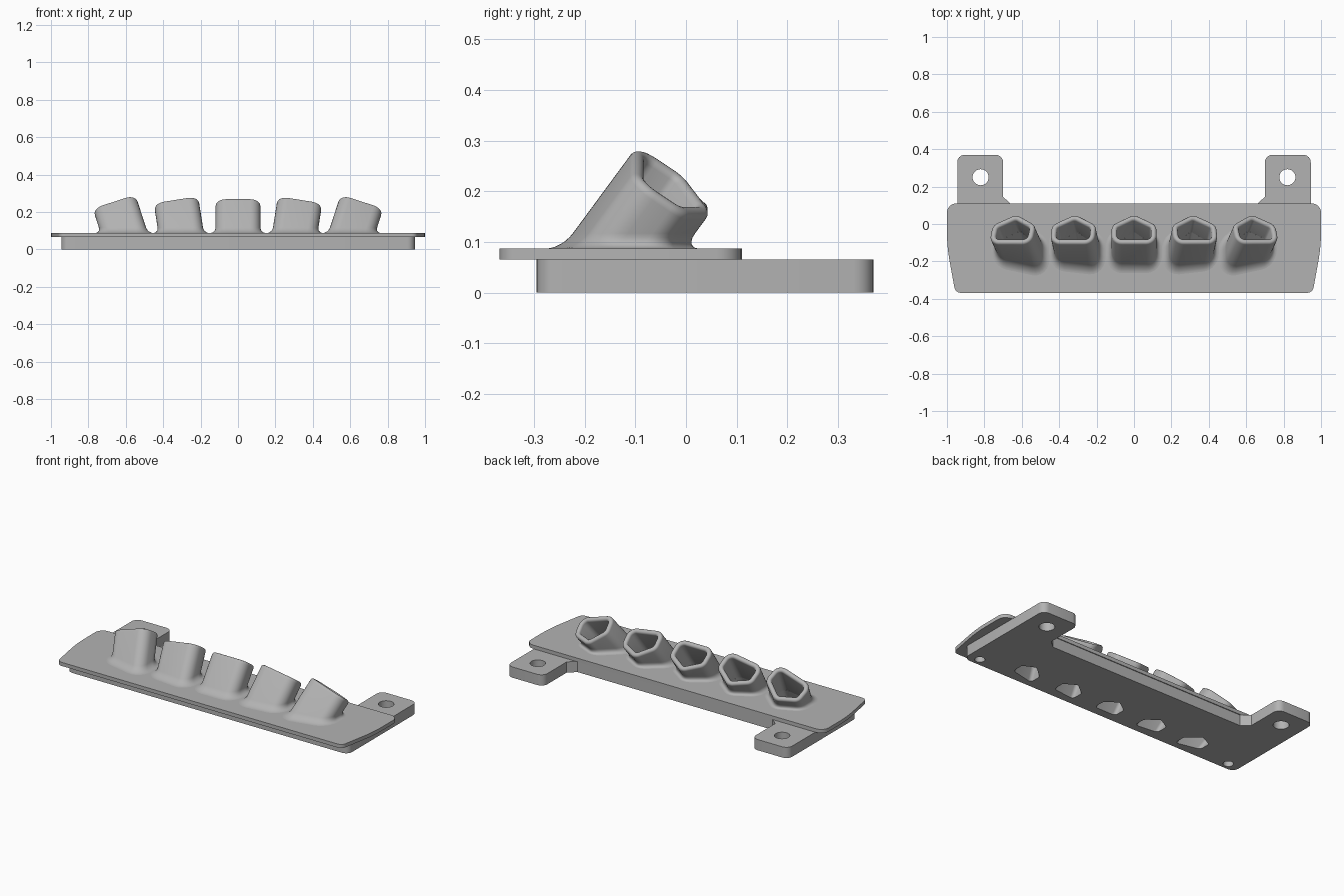
import bpy
import bmesh
from math import sin, cos, tan, pi, radians
from mathutils import Vector, Matrix

cube = bpy.data.objects.get("Cube")
if cube:
    bpy.data.objects.remove(cube)

grey = bpy.data.materials.new("light_grey")
grey.use_nodes = True
grey.diffuse_color = (0.45, 0.45, 0.45, 1)
grey.node_tree.nodes["Principled BSDF"].inputs["Base Color"].default_value = grey.diffuse_color

BASE_TOP, PLATE_TOP = 0.065, 0.087


def rounded(corners, seg=6):
    """Outline from counter-clockwise (x, y, radius) corners."""
    pts = []
    for i, (x, y, r) in enumerate(corners):
        p = Vector((x, y))
        a = (Vector(corners[i - 1][:2]) - p).normalized()
        b = (Vector(corners[(i + 1) % len(corners)][:2]) - p).normalized()
        half = a.angle(b) / 2
        if r == 0:
            pts.append(p)
            continue
        centre = p + (a + b).normalized() * r / sin(half)
        start = p + a * r / tan(half) - centre
        turn = pi - 2 * half
        if a.x * b.y - a.y * b.x > 0:
            turn = -turn
        for k in range(seg + 1):
            pts.append(centre + Matrix.Rotation(turn * k / seg, 2) @ start)
    return pts


def mirrored(half):
    """Complete an outline of right-hand corners across x = 0."""
    return half + [(-x, y, r) for x, y, r in reversed(half)]


def loft(bm, rings, caps=True):
    loops = [[bm.verts.new(p) for p in ring] for ring in rings]
    for lo, hi in zip(loops, loops[1:]):
        for i in range(len(lo)):
            bm.faces.new((lo[i - 1], lo[i], hi[i], hi[i - 1]))
    if caps:
        bm.faces.new(list(reversed(loops[0])))
        bm.faces.new(loops[-1])


def prism(bm, outline, z0, z1):
    loft(bm, [[(p[0], p[1], z) for p in outline] for z in (z0, z1)])


def make(name, bm):
    bmesh.ops.recalc_face_normals(bm, faces=bm.faces)
    mesh = bpy.data.meshes.new(name)
    bm.to_mesh(mesh)
    bm.free()
    ob = bpy.data.objects.new(name, mesh)
    bpy.context.collection.objects.link(ob)
    mesh.materials.append(grey)
    return ob


def activate(ob):
    bpy.ops.object.select_all(action='DESELECT')
    ob.select_set(True)
    bpy.context.view_layer.objects.active = ob


def cut(ob, cutter):
    mod = ob.modifiers.new("holes", 'BOOLEAN')
    mod.operation, mod.solver, mod.object = 'DIFFERENCE', 'EXACT', cutter
    activate(ob)
    bpy.ops.object.modifier_apply(modifier=mod.name)
    bpy.data.objects.remove(cutter)


# Five-sided bore section and its outward normals
section = rounded([(-0.09, -0.055, 0.025), (0.09, -0.055, 0.025), (0.09, 0.02, 0.02),
                   (0, 0.072, 0.02), (-0.09, 0.02, 0.02)])
normals = []
for i, p in enumerate(section):
    d = section[(i + 1) % len(section)] - section[i - 1]
    normals.append(Vector((d.y, -d.x)).normalized())

LENGTH, WALL, FILLET = 0.275, 0.03, 0.03


class Tunnel:
    """A slanted bore leaning back and splayed outward from the middle."""

    def __init__(self, step):
        self.rot = Matrix.Rotation(radians(9 * step), 3, 'Y') @ Matrix.Rotation(radians(-35), 3, 'X')
        self.foot = Vector((0.29 * step, -0.19, 0))
        self.axis = self.rot @ Vector((0, 0, 1))

    def ring(self, offset, height):
        return [self.foot + self.rot @ (p + n * offset).to_3d() + self.axis * height
                for p, n in zip(section, normals)]

    def level(self, offset, z, flare=0, scale=1):
        """Ring slid along the axis to a level height, then flared sideways."""
        out = []
        centre = self.foot + self.axis * (z / self.axis.z)
        for p, n in zip(self.ring(offset, 0), normals):
            p = p + self.axis * ((z - p.z) / self.axis.z)
            side = self.rot @ n.to_3d()
            side.z = 0
            out.append(centre + (p - centre) * scale + side.normalized() * flare)
        return out


tunnels = [Tunnel(s) for s in (-2, -1, 0, 1, 2)]


def bore_cutters(bm):
    for t in tunnels:
        loft(bm, [t.level(0, -0.005, scale=0.78), t.level(0, PLATE_TOP + 0.001)])


def circle(x, y, r):
    return [(x + r * cos(a * pi / 16), y + r * sin(a * pi / 16)) for a in range(32)]


# Lower base with two mounting tabs
bm = bmesh.new()
prism(bm, rounded(mirrored([(0.945, -0.295, 0.04), (0.945, 0.37, 0.04), (0.7, 0.37, 0.04),
                            (0.7, 0.145, 0), (0.655, 0.105, 0)])), 0, BASE_TOP)
base = make("base_with_tabs", bm)
bm = bmesh.new()
bore_cutters(bm)
for side in (-1, 1):
    prism(bm, circle(0.82 * side, 0.25, 0.043), -0.01, 0.1)
    prism(bm, circle(0.87 * side, -0.25, 0.028), -0.01, 0.1)
cut(base, make("base_cutter", bm))

# Overhanging top plate
bm = bmesh.new()
prism(bm, rounded(mirrored([(0.955, -0.368, 0.035), (1, -0.12, 0.9), (1, 0.11, 0.05)])),
      BASE_TOP, PLATE_TOP)
plate = make("top_plate", bm)
bm = bmesh.new()
bore_cutters(bm)
cut(plate, make("plate_cutter", bm))

# Slanted sockets: flared foot, wall, rounded rim, inner bore
parts = [base, plate]
for number, t in enumerate(tunnels, 1):
    rings = []
    for k in range(7):
        a = k / 6 * pi / 2
        rings.append(t.level(WALL, PLATE_TOP + FILLET * (1 - cos(a)), FILLET * (1 - sin(a))))
    for k in range(9):
        a = k / 8 * pi
        r = WALL / 2
        rings.append(t.ring(r + r * cos(a), LENGTH - r + r * sin(a)))
    rings.append(t.level(0, PLATE_TOP))
    bm = bmesh.new()
    loft(bm, rings, caps=False)
    parts.append(make(f"socket_{number}", bm))

for ob in parts:
    activate(ob)
    bpy.ops.object.shade_smooth_by_angle(angle=radians(35))
